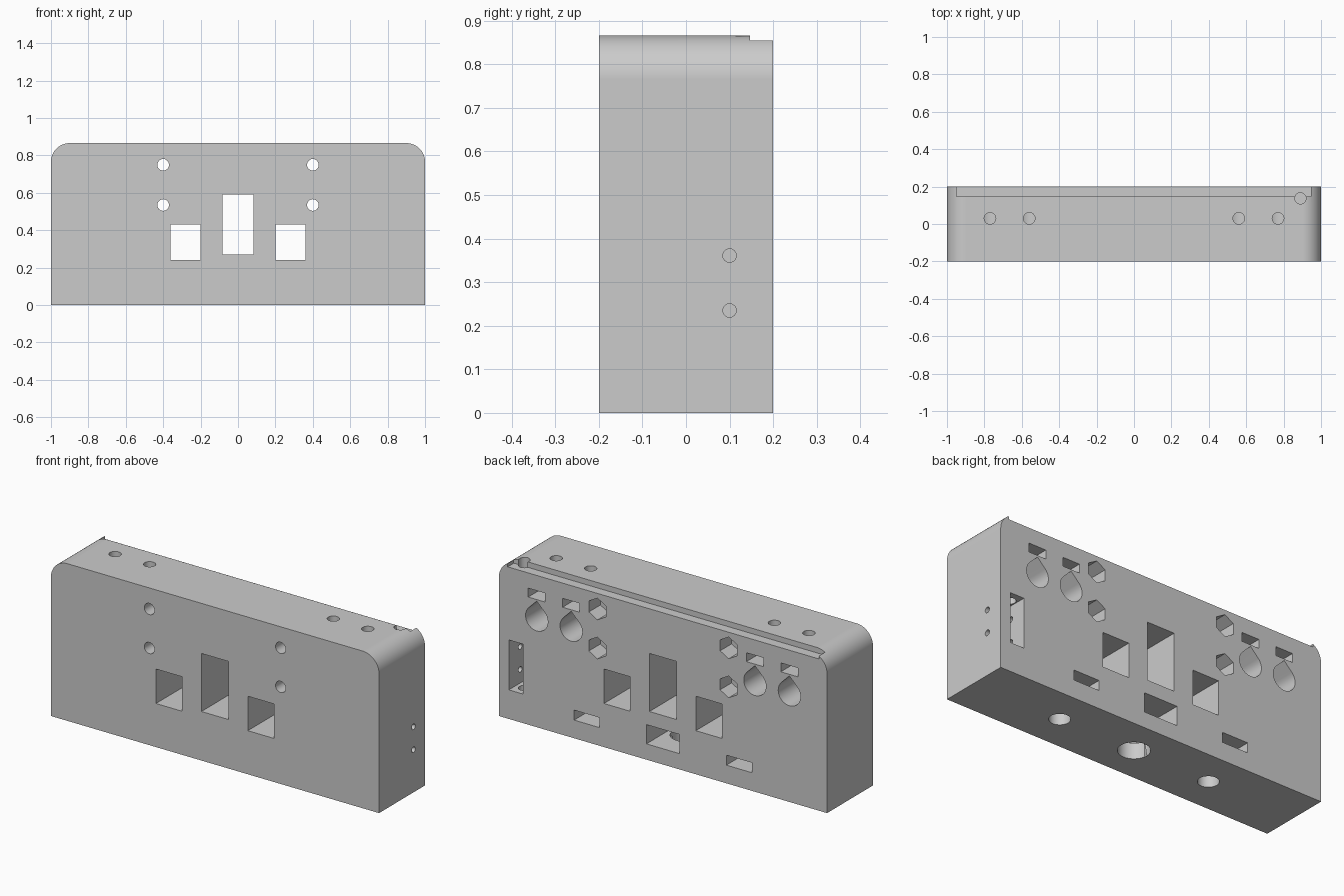
import bpy, bmesh
from math import pi, sin, cos, sqrt
from mathutils import Vector

cube = bpy.data.objects.get("Cube")
if cube:
    bpy.data.objects.remove(cube, do_unlink=True)

grey = bpy.data.materials.new("light grey")
grey.use_nodes = True
COLOUR = (0.6, 0.6, 0.6, 1)
grey.diffuse_color = COLOUR
grey.node_tree.nodes["Principled BSDF"].inputs["Base Color"].default_value = COLOUR

# Profile planes: how (u, v, depth) maps to (x, y, z) for each extrusion axis
AXES = {
    "x": lambda u, v, d: Vector((d, u, v)),
    "y": lambda u, v, d: Vector((u, d, v)),
    "z": lambda u, v, d: Vector((u, v, d)),
}


def prism(name, profile, axis, start, end):
    """Extrude a 2D profile along an axis."""
    place = AXES[axis]
    bm = bmesh.new()
    face = bm.faces.new([bm.verts.new(place(u, v, start)) for u, v in profile])
    out = bmesh.ops.extrude_face_region(bm, geom=[face])
    moved = [g for g in out["geom"] if isinstance(g, bmesh.types.BMVert)]
    bmesh.ops.translate(bm, verts=moved, vec=place(0, 0, end - start))
    bmesh.ops.recalc_face_normals(bm, faces=bm.faces)
    mesh = bpy.data.meshes.new(name)
    bm.to_mesh(mesh)
    bm.free()
    mesh.materials.append(grey)
    obj = bpy.data.objects.new(name, mesh)
    bpy.context.collection.objects.link(obj)
    return obj


def arc(u, v, r, a0, a1, n):
    return [(u + r * cos(a0 + (a1 - a0) * i / n), v + r * sin(a0 + (a1 - a0) * i / n))
            for i in range(n + 1)]


def circle(u, v, r, n=32):
    return arc(u, v, r, 0, 2 * pi * (n - 1) / n, n - 1)


def hexagon(u, v, r):
    return arc(u, v, r, pi / 2, pi / 2 + 5 * pi / 3, 5)


def teardrop(u, v, r):
    return arc(u, v, r, 3 * pi / 4, 9 * pi / 4, 28) + [(u, v + r * sqrt(2))]


def rect(u0, u1, v0, v1):
    return [(u0, v0), (u1, v0), (u1, v1), (u0, v1)]


# Main block with rounded top corners
TOP, R = 0.866, 0.1
outline = [(-1, 0), (1, 0)]
outline += arc(1 - R, TOP - R, R, 0, pi / 2, 20)
outline += arc(-1 + R, TOP - R, R, pi / 2, pi, 20)
body = prism("housing_block", outline, "y", -0.2, 0.2)

cutters = []


def cut(*args):
    obj = prism("cutter", *args)
    obj.hide_render = True
    cutters.append(obj)


BACK, FRONT = 0.25, -0.25

# Windows through the block
cut(rect(-0.083, 0.083, 0.27, 0.59), "y", FRONT, BACK)
for s in (-1, 1):
    side = sorted((s * 0.2, s * 0.36))
    cut(rect(*side, 0.24, 0.43), "y", FRONT, BACK)

    # Screw holes with hexagonal nut recesses on the back
    for z in (0.535, 0.75):
        cut(circle(s * 0.4, z, 0.031), "y", FRONT, 0.15)
        cut(hexagon(s * 0.4, z, 0.06), "y", 0.1, BACK)

    # Top bolts: vertical hole, nut slot and teardrop pocket
    for x in (0.56, 0.77):
        cut(circle(s * x, 0.03, 0.031), "z", 0.6, 1)
        cut(rect(s * x - 0.052, s * x + 0.052, 0.703, 0.752), "y", -0.025, BACK)
        cut(teardrop(s * x, 0.598, 0.068), "y", -0.05, BACK)

    # Outer mounting holes in the base with nut slots
    cut(circle(s * 0.464, 0, 0.053), "z", -0.1, 0.13)
    cut(rect(s * 0.464 - 0.078, s * 0.464 + 0.078, 0.1, 0.155), "y", -0.08, BACK)

# Central mounting hole and its nut slot
cut(circle(0, 0, 0.08), "z", -0.1, 0.15)
cut(rect(-0.101, 0.101, 0.087, 0.193), "y", -0.1, BACK)

# Ledge along the top back edge
cut(rect(-0.95, 0.947, 0.147, BACK), "z", 0.836, 1)

# Switch pocket, its side screw holes and the cable hole from the top
cut(rect(0.855, 0.94, 0.16, 0.435), "y", 0.03, BACK)
for z in (0.235, 0.361):
    cut(circle(0.1, z, 0.0155, 24), "x", 0.8, 1.1)
cut(circle(0.89, 0.137, 0.03), "z", 0.1, 1)

# Carve all openings, then bake the result
for c in cutters:
    mod = body.modifiers.new("cut", "BOOLEAN")
    mod.operation = "DIFFERENCE"
    mod.solver = "EXACT"
    mod.object = c
graph = bpy.context.evaluated_depsgraph_get()
baked = bpy.data.meshes.new_from_object(body.evaluated_get(graph))
body.modifiers.clear()
body.data = baked
for c in cutters:
    bpy.data.objects.remove(c, do_unlink=True)
body.data.materials.clear()
body.data.materials.append(grey)
for p in body.data.polygons:
    p.material_index = 0

# Smooth curved walls, crisp edges
bpy.ops.object.select_all(action="DESELECT")
body.select_set(True)
bpy.context.view_layer.objects.active = body
bpy.ops.object.shade_smooth_by_angle(angle=pi / 6)
weighted = body.modifiers.new("weighted_normals", "WEIGHTED_NORMAL")
weighted.keep_sharp = True
